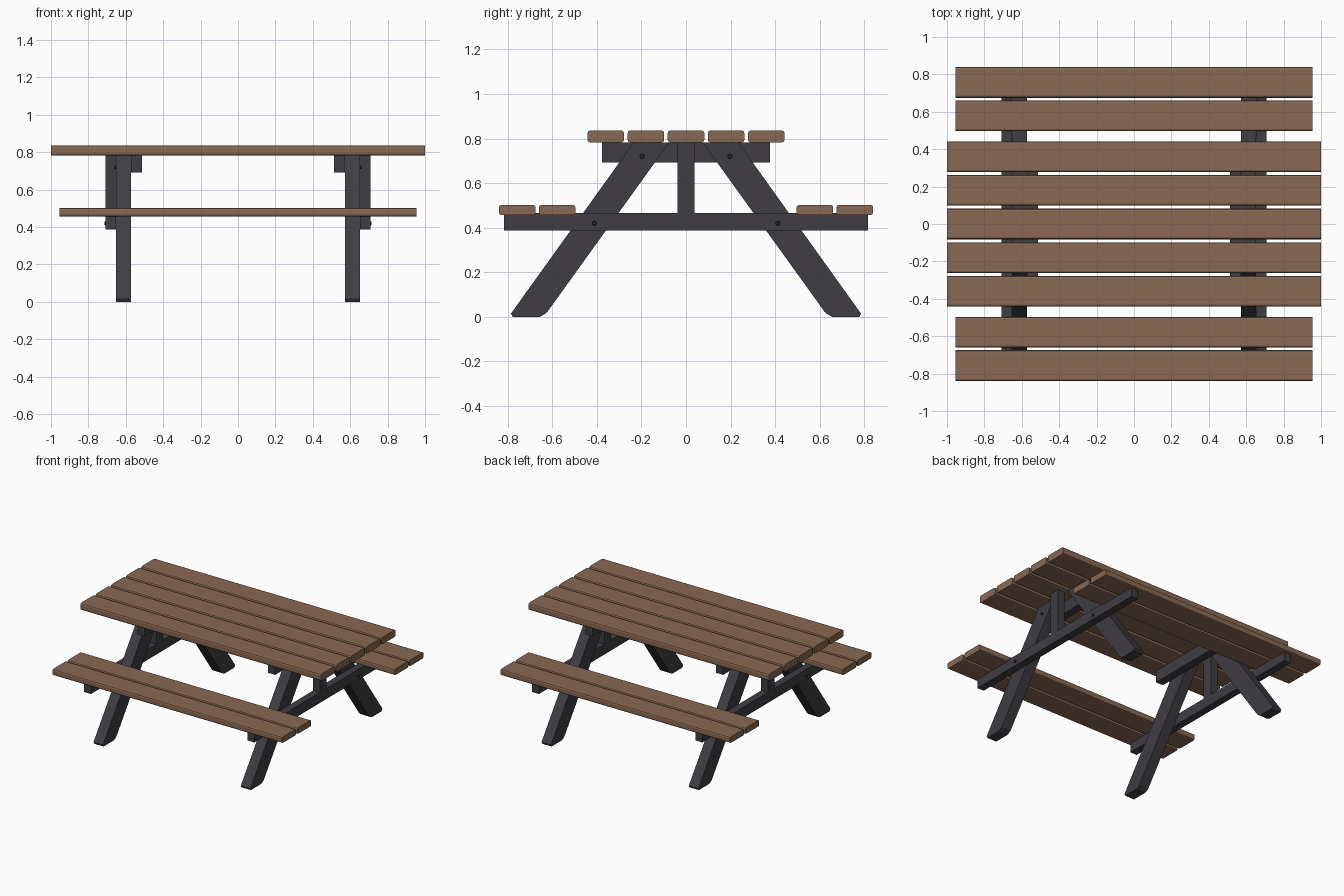
import bpy
import bmesh
from mathutils import Matrix

if "Cube" in bpy.data.objects:
    bpy.data.objects.remove(bpy.data.objects["Cube"])


def material(name, rgb):
    m = bpy.data.materials.new(name)
    m.diffuse_color = (*rgb, 1)
    m.use_nodes = True
    m.node_tree.nodes["Principled BSDF"].inputs["Base Color"].default_value = m.diffuse_color
    return m


WOOD = material("brown wood", (0.25, 0.14, 0.084))
FRAME = material("charcoal frame", (0.05, 0.047, 0.055))
BOLT = material("dark bolt", (0.02, 0.02, 0.023))


def finish(bm, name, mat):
    bmesh.ops.recalc_face_normals(bm, faces=bm.faces)
    mesh = bpy.data.meshes.new(name)
    bm.to_mesh(mesh)
    bm.free()
    mesh.materials.append(mat)
    obj = bpy.data.objects.new(name, mesh)
    bpy.context.collection.objects.link(obj)
    return obj


def extrude_x(name, profile, x0, x1, mat, bevel=0):
    """Extrude a (y, z) profile along x, optionally rounding its long edges."""
    bm = bmesh.new()
    face = bm.faces.new([bm.verts.new((x0, y, z)) for y, z in profile])
    ext = bmesh.ops.extrude_face_region(bm, geom=[face])
    bmesh.ops.translate(bm, vec=(x1 - x0, 0, 0),
                        verts=[v for v in ext["geom"] if isinstance(v, bmesh.types.BMVert)])
    if bevel:
        long_edges = [e for e in bm.edges
                      if abs(e.verts[0].co.x - e.verts[1].co.x) > 1e-4]
        bmesh.ops.bevel(bm, geom=long_edges, offset=bevel, segments=2,
                        profile=0.5, affect='EDGES')
    return finish(bm, name, mat)


def box(name, x0, x1, y0, y1, z0, z1, mat, bevel=0):
    return extrude_x(name, [(y0, z0), (y1, z0), (y1, z1), (y0, z1)], x0, x1, mat, bevel)


def bolt(name, x, y, z):
    bm = bmesh.new()
    bmesh.ops.create_cone(bm, cap_ends=True, segments=8, radius1=0.011, radius2=0.009,
                          depth=0.008, matrix=Matrix.Translation((x, y, z))
                          @ Matrix.Rotation(1.5708 if x > 0 else -1.5708, 4, 'Y'))
    return finish(bm, name, BOLT)


# Table top planks
for i in range(-2, 3):
    y = i * 0.18
    box("table_plank", -1, 1, y - 0.082, y + 0.082, 0.782, 0.836, WOOD, 0.012)

# Seat planks, two per bench
for s in (-1, 1):
    for c in (0.578, 0.757):
        box("seat_plank", -0.955, 0.955, s * c - 0.082, s * c + 0.082,
            0.456, 0.502, WOOD, 0.011)

# Support frame at each end
LEG = [(0.777, 0), (0.785, 0.015), (0.235, 0.782), (0.075, 0.782), (0.625, 0.018), (0.655, 0)]
for s in (-1, 1):
    for side in (-1, 1):
        extrude_x("leg", [(side * y, z) for y, z in LEG], s * 0.573, s * 0.652, FRAME)
        bolt("lower_bolt", s * 0.711, side * 0.412, 0.42)
        bolt("upper_bolt", s * 0.655, side * 0.197, 0.72)
    box("seat_beam", s * 0.652, s * 0.708, -0.816, 0.816, 0.388, 0.466, FRAME)
    box("top_beam", s * 0.512, s * 0.573, -0.377, 0.377, 0.692, 0.783, FRAME)
    box("centre_post", s * 0.652, s * 0.708, -0.039, 0.039, 0.466, 0.783, FRAME)
